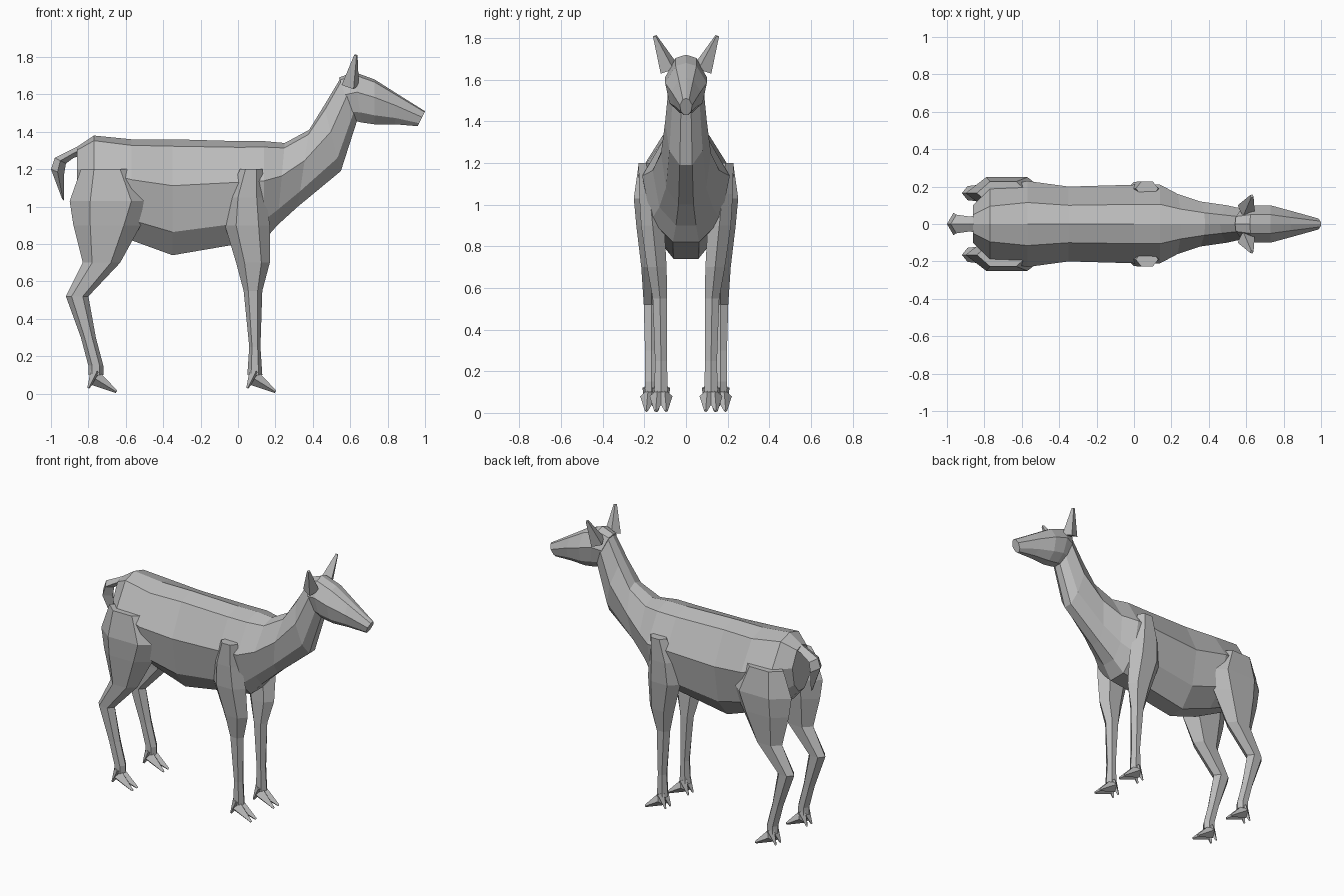
import bpy, bmesh, math
from mathutils import Matrix, Vector

cube = bpy.data.objects.get("Cube")
if cube:
    bpy.data.objects.remove(cube)

COLOUR = (.5, .5, .5, 1)
grey = bpy.data.materials.new("plain grey")
grey.use_nodes = True
grey.diffuse_color = COLOUR
grey.node_tree.nodes["Principled BSDF"].inputs["Base Color"].default_value = COLOUR


def finish(name, bm, mirror=False):
    """Turn the mesh into a flat-shaded object, doubled across the middle if asked."""
    bmesh.ops.recalc_face_normals(bm, faces=bm.faces)
    mesh = bpy.data.meshes.new(name)
    bm.to_mesh(mesh)
    bm.free()
    mesh.materials.append(grey)
    part = bpy.data.objects.new(name, mesh)
    bpy.context.collection.objects.link(part)
    if mirror:
        modifier = part.modifiers.new("other side", 'MIRROR')
        modifier.use_axis = (False, True, False)
        modifier.use_mirror_merge = False


def loft(bm, rings):
    """Skin a list of equal point rings and cap both ends."""
    loops = [[bm.verts.new(point) for point in ring] for ring in rings]
    for ring, following in zip(loops, loops[1:]):
        for i in range(len(ring)):
            bm.faces.new((ring[i - 1], ring[i], following[i], following[i - 1]))
    bm.faces.new(loops[0])
    bm.faces.new(loops[-1])


def spine_ring(profile, x, top, depth, width, lean=0):
    """Symmetrical ring hung below a point of the back; lean shifts its lower end."""
    side = [(x + lean * drop, width * spread, top - depth * drop)
            for spread, drop in profile]
    other = [(px, -py, pz) for px, py, pz in reversed(side) if py > 0]
    return side + other


def spine_part(name, profile, stations):
    bm = bmesh.new()
    loft(bm, [spine_ring(profile, *station) for station in stations])
    finish(name, bm)


def spike(bm, base, tip, radius, sides=4):
    """Faceted cone with a narrow blunt end, running from base to tip."""
    base, tip = Vector(base), Vector(tip)
    axis = tip - base
    turn = axis.to_track_quat('Z', 'Y').to_matrix().to_4x4()
    bmesh.ops.create_cone(bm, cap_ends=True, segments=sides, depth=axis.length,
                          radius1=radius, radius2=radius / 5,
                          matrix=Matrix.Translation((base + tip) / 2) @ turn)


def leg_ring(x, z, reach, y):
    """Six-sided ring, long from front to back, thinner from side to side."""
    thickness = .02 + .3 * reach
    angles = [math.tau * i / 6 for i in range(6)]
    return [(x + reach * math.cos(a), y + thickness * math.sin(a) * 1.15, z)
            for a in angles]


def leg(name, y, splay, joints):
    """Leg from centre x, height and reach of each joint, with a cloven hoof."""
    bm = bmesh.new()
    loft(bm, [leg_ring(x, z, reach, y + splay * max(0, z - .5))
              for x, z, reach in joints])
    ankle = joints[-1][0]
    for side in (-1, 1):
        inner, outer = y + side * .015, y + side * .025
        # toe
        spike(bm, (ankle, inner, .08), (ankle + .11, outer, .01), .04)
        # dewclaw
        spike(bm, (ankle, inner, .12), (ankle - .04, outer, .03), .03)
    finish(name, bm, mirror=True)


# pairs of spread and drop, from the back down to the underside
BARREL = [(0, 0), (.5, .06), (1, .4), (.8, .8), (.3, 1)]
DIAMOND = [(0, 0), (1, .5), (0, 1)]

# stations: x, top height, depth, half width, lean
spine_part("torso_and_neck", BARREL, [
    (-.86, 1.32, .3, .1),
    (-.77, 1.38, .46, .19),
    (-.57, 1.36, .54, .23),
    (-.35, 1.36, .62, .2),
    (0, 1.35, .55, .21),
    (.14, 1.35, .53, .21),
    (.25, 1.34, .44, .16, -.04),
    (.38, 1.41, .41, .12, -.06),
    (.46, 1.54, .35, .1, .09),
    (.55, 1.69, .22, .08, .09),
])

spine_part("head", BARREL, [
    (.54, 1.69, .23, .08, .08),
    (.62, 1.72, .27, .1, .04),
    (.73, 1.68, .24, .1),
    (.84, 1.61, .17, .07),
    (1, 1.51, .08, .03, -.04),
])

spine_part("tail", DIAMOND, [
    (-.77, 1.37, .09, .05, -.05),
    (-.88, 1.31, .05, .04),
    (-.98, 1.26, .03, .05, .06),
    (-1, 1.2, .03, .06, .07),
    (-.94, 1.04, .01, .01, .01),
])

# shoulder to ankle
leg("front_legs", .12, .1, [
    (.07, 1.2, .06),
    (.05, 1.05, .1),
    (.05, .9, .12),
    (.08, .7, .09),
    (.08, .55, .05),
    (.09, .25, .03),
    (.09, .1, .04),
])

# haunch to ankle, with the hock swept back
leg("hind_legs", .165, 0, [
    (-.7, 1.2, .14),
    (-.68, 1.03, .22),
    (-.7, .9, .18),
    (-.73, .7, .1),
    (-.86, .52, .06),
    (-.8, .3, .04),
    (-.76, .15, .04),
    (-.76, .1, .04),
])

bm = bmesh.new()
spike(bm, (.6, .08, 1.65), (.63, .15, 1.81), .05)
finish("ears", bm, mirror=True)
